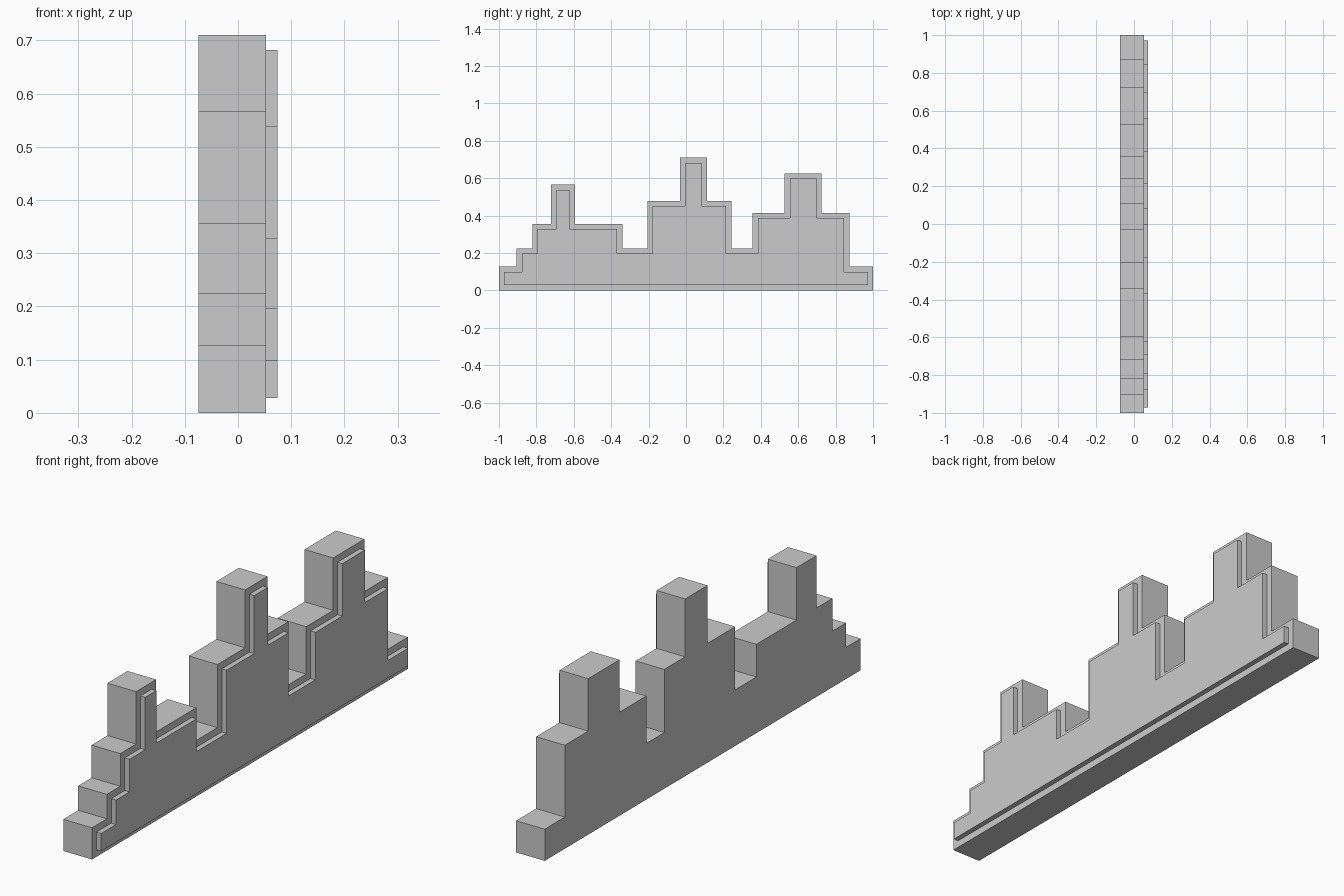
import bpy

if "Cube" in bpy.data.objects:
    bpy.data.objects.remove(bpy.data.objects["Cube"])

# Skyline steps: (y where the step begins, height up to the next step)
STEPS = [(-1, .127), (-.906, .225), (-.821, .356), (-.721, .566), (-.594, .356),
         (-.34, .225), (-.206, .478), (-.031, .71), (.111, .478), (.243, .225),
         (.356, .415), (.527, .625), (.725, .415), (.873, .127)]


def skyline(inset):
    """Stepped outline in y/z, moved inward by a constant margin."""
    pts = [(-1 + inset, inset)]
    prev = 0
    for y, z in STEPS:
        yy = y + inset if z > prev else y - inset
        pts += [(yy, prev - inset if prev else inset), (yy, z - inset)]
        prev = z
    pts += [(1 - inset, prev - inset), (1 - inset, inset)]
    return pts[1:]


def slab(name, outline, x0, x1, open_back=False):
    """Extrude a y/z outline along x."""
    n = len(outline)
    verts = [(x, y, z) for x in (x0, x1) for y, z in outline]
    faces = [tuple(range(n, 2 * n))[::-1]]
    if not open_back:
        faces.append(tuple(range(n)))
    faces += [(i, i + n, (i + 1) % n + n, (i + 1) % n) for i in range(n)]
    mesh = bpy.data.meshes.new(name)
    mesh.from_pydata(verts, [], faces)
    mesh.update()
    obj = bpy.data.objects.new(name, mesh)
    bpy.context.collection.objects.link(obj)
    return obj


# Thick stepped wall, and the thin raised panel on its +x face
slab("stepped_wall", skyline(0), -.074, .053)
slab("raised_panel", skyline(.028), .053, .074, open_back=True)
